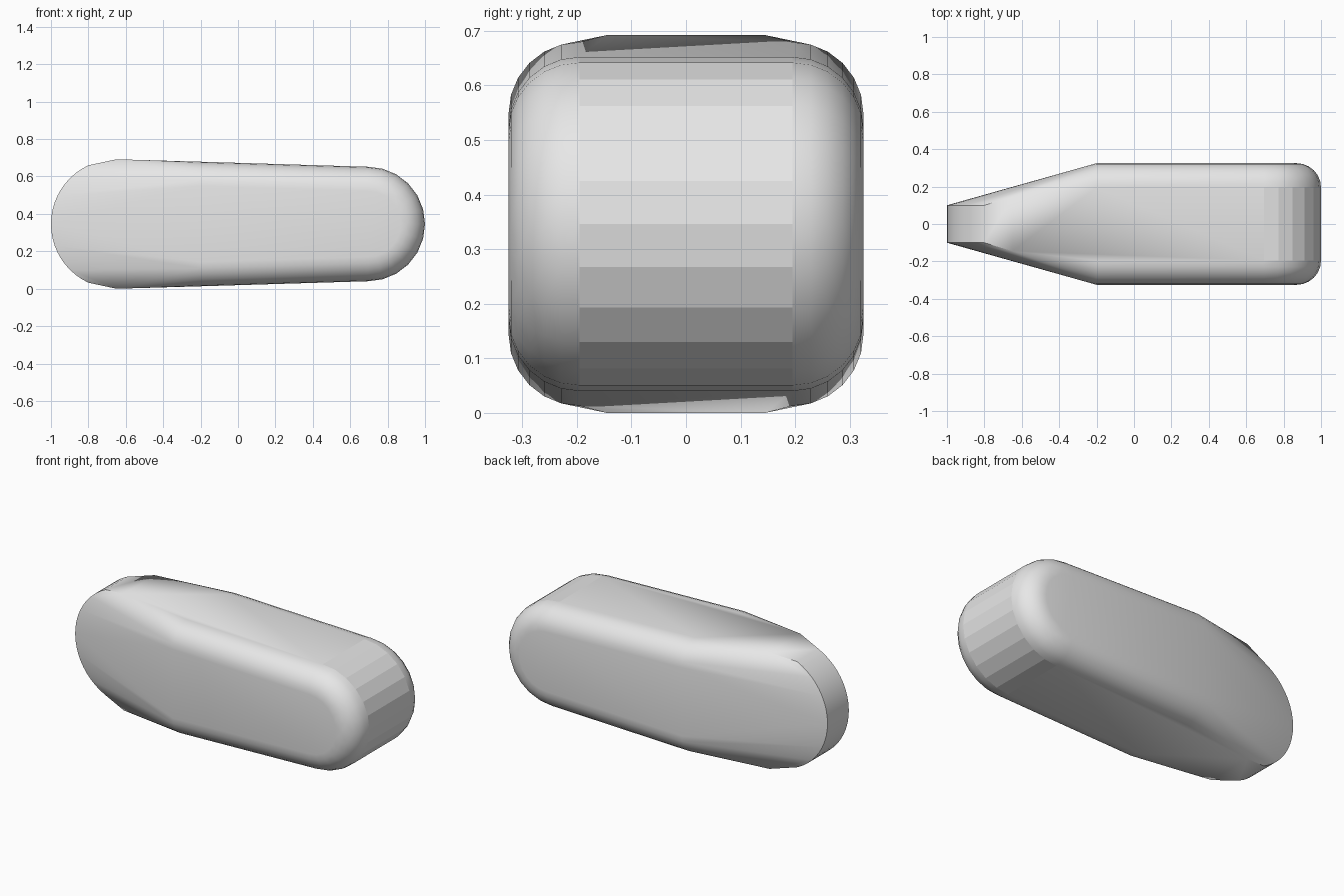
import bpy
import bmesh
from math import sin, cos, pi, radians

cube = bpy.data.objects.get("Cube")
if cube:
    bpy.data.objects.remove(cube, do_unlink=True)

MID = 0.346          # height of the long axis
HALF_W = 0.325       # half width of the body
ROUND = 0.13         # edge rounding of the body
WAIST = -0.2         # where the taper begins


def body_profile(inset):
    """Side outline of the body, shrunk by inset: waist ends and round nose."""
    pts = [(WAIST, MID + s * (0.333 - inset)) for s in (-1, 1)]
    for i in range(13):
        a = -pi / 2 + pi * i / 12
        r = 0.306 - inset
        pts.append((0.694 + r * cos(a), MID + r * sin(a)))
    return pts


bm = bmesh.new()
for side in (-1, 1):
    # Rounded body, as stacked outlines
    for i in range(7):
        a = pi / 2 * i / 6
        y = side * (HALF_W - ROUND + ROUND * sin(a))
        for x, z in body_profile(ROUND * (1 - cos(a))):
            bm.verts.new((x, y, z))
    # Narrow round tail
    for i in range(-10, 11):
        a = radians(i * 6.5)
        bm.verts.new((-0.654 - 0.346 * cos(a), side * 0.1, MID + 0.346 * sin(a)))
    # Highest and lowest shoulder of the tail
    for s in (-1, 1):
        bm.verts.new((-0.65, side * 0.145, MID + s * 0.346))

# Skin the outlines with one taut surface
hull = bmesh.ops.convex_hull(bm, input=bm.verts)
bmesh.ops.delete(bm, geom=[v for v in bm.verts if not v.link_faces], context="VERTS")
bmesh.ops.dissolve_limit(bm, angle_limit=radians(0.5), verts=bm.verts, edges=bm.edges)
bmesh.ops.recalc_face_normals(bm, faces=bm.faces)

mesh = bpy.data.meshes.new("body")
bm.to_mesh(mesh)
bm.free()
body = bpy.data.objects.new("body", mesh)
bpy.context.collection.objects.link(body)

grey = bpy.data.materials.new("light grey")
grey.use_nodes = True
color = (0.8, 0.8, 0.8, 1)
grey.diffuse_color = color
grey.node_tree.nodes["Principled BSDF"].inputs["Base Color"].default_value = color
mesh.materials.append(grey)

# Smooth rounding, crisp tail rim
bpy.context.view_layer.objects.active = body
body.select_set(True)
bpy.ops.object.shade_smooth_by_angle(angle=radians(30))
for face in mesh.polygons:
    # The nose band stays faceted
    if abs(face.normal.y) < 0.01 and face.center.x > 0.6:
        face.use_smooth = False
